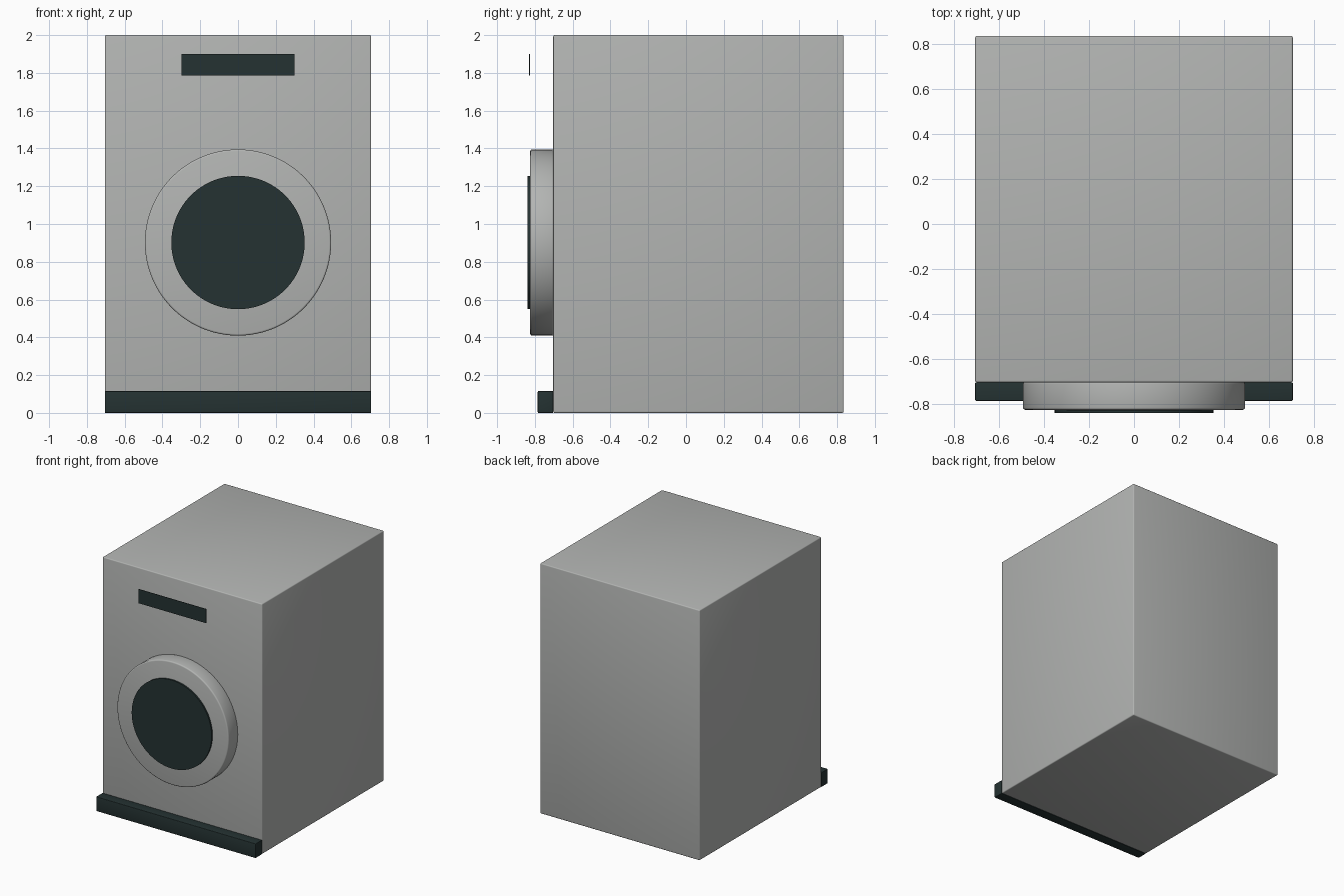
import bpy
import math

cube = bpy.data.objects.get("Cube")
if cube:
    bpy.data.objects.remove(cube, do_unlink=True)


def material(name, colour):
    m = bpy.data.materials.new(name)
    m.use_nodes = True
    m.diffuse_color = colour
    bsdf = next(n for n in m.node_tree.nodes if n.type == 'BSDF_PRINCIPLED')
    bsdf.inputs["Base Color"].default_value = colour
    return m


grey = material("light_grey", (0.45, 0.46, 0.45, 1))
dark = material("dark_teal", (0.018, 0.032, 0.032, 1))


def finish(name, mat, bevel=0):
    ob = bpy.context.object
    ob.name = name
    ob.data.materials.append(mat)
    bpy.ops.object.transform_apply(location=False, rotation=True, scale=True)
    if bevel:
        mod = ob.modifiers.new("soft_edges", 'BEVEL')
        mod.width = bevel
        mod.segments = 3
        mod.limit_method = 'ANGLE'
        bpy.ops.object.modifier_apply(modifier=mod.name)
    bpy.ops.object.shade_smooth_by_angle(angle=math.radians(35))
    return ob


def box(name, x, y, z, mat, bevel=0):
    """Box spanning -x..x and the given y and z ranges."""
    bpy.ops.mesh.primitive_cube_add(
        size=1, location=(0, sum(y) / 2, sum(z) / 2))
    bpy.context.object.scale = (2 * x, y[1] - y[0], z[1] - z[0])
    return finish(name, mat, bevel)


def disc(name, radius, y, z, mat, bevel=0):
    """Round slab facing the front."""
    bpy.ops.mesh.primitive_cylinder_add(
        vertices=96, radius=radius, depth=y[1] - y[0],
        location=(0, sum(y) / 2, z), rotation=(math.pi / 2, 0, 0))
    return finish(name, mat, bevel)


# Cabinet and plinth
box("cabinet", 0.705, (-0.703, 0.835), (0, 2), grey, 0.008)
box("kick_plate", 0.705, (-0.785, -0.703), (0, 0.115), dark, 0.004)

# Round door with window
disc("door", 0.493, (-0.825, -0.7), 0.902, grey, 0.01)
disc("door_window", 0.353, (-0.838, -0.82), 0.902, dark)

# Display standing off the front
box("display_panel", 0.3, (-0.830, -0.827), (1.787, 1.9), dark)
